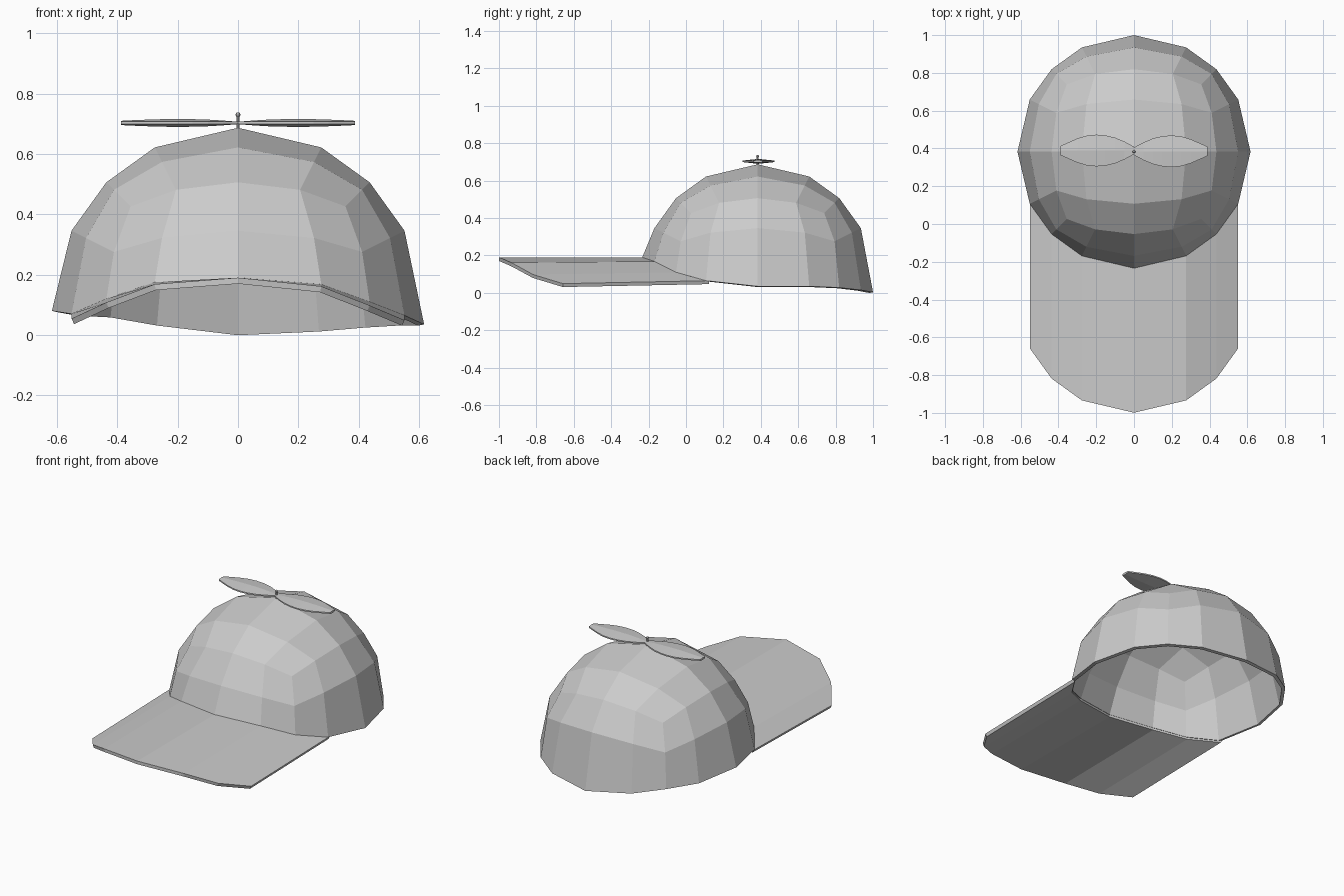
import bpy, bmesh
from math import atan2, pi, sin, cos
from mathutils import Vector

if "Cube" in bpy.data.objects:
    bpy.data.objects.remove(bpy.data.objects["Cube"])

grey = bpy.data.materials.new("plain grey")
grey.use_nodes = True
grey.diffuse_color = (0.6, 0.6, 0.6, 1)
grey.node_tree.nodes["Principled BSDF"].inputs["Base Color"].default_value = grey.diffuse_color

RADIUS = 0.617
CENTRE = Vector((0, 0.383, 0.07))
THICK = 0.02
# Rim heights around the crown, counter-clockwise from the left side (+x)
RIM = [0.035, 0.035, 0.028, 0.015, 0.003, 0.035, 0.062, 0.068,
       0.08, 0.07, 0.12, 0.175, 0.19, 0.168, 0.11, 0.065]


def finish(name, bm):
    bmesh.ops.recalc_face_normals(bm, faces=bm.faces)
    mesh = bpy.data.meshes.new(name)
    bm.to_mesh(mesh)
    bm.free()
    mesh.materials.append(grey)
    obj = bpy.data.objects.new(name, mesh)
    bpy.context.collection.objects.link(obj)
    return obj


def thicken(obj):
    mod = obj.modifiers.new("thickness", "SOLIDIFY")
    mod.thickness = THICK
    mod.offset = -1


def rim_index(x, y):
    return round(atan2(y, x) / (pi / 8)) % 16


# Crown: upper half of a cube sphere with a wavy rim
bm = bmesh.new()
bmesh.ops.create_cube(bm, size=2)
bmesh.ops.subdivide_edges(bm, edges=bm.edges, cuts=3, use_grid_fill=True)
bmesh.ops.delete(bm, geom=[v for v in bm.verts if v.co.z < -0.1], context="VERTS")
rim = {}
for v in bm.verts:
    on_rim = abs(v.co.z) < 0.01
    v.co = v.co.normalized() * RADIUS
    if on_rim:
        i = rim_index(v.co.x, v.co.y)
        v.co.z = RIM[i] - CENTRE.z
        rim[i] = v.co + CENTRE
    v.co += CENTRE
thicken(finish("crown", bm))

# Brim: front part of the rim carried forward
bm = bmesh.new()
rows = []
for i in range(9, 16):
    p = rim[i]
    drop = 0.017 * abs(sin((i - 12) * pi / 8))
    back = bm.verts.new((p.x, p.y + 0.015, p.z))
    tip = bm.verts.new((p.x, p.y - 0.765, p.z - drop))
    rows.append((back, tip))
for (a, b), (c, d) in zip(rows, rows[1:]):
    bm.faces.new((a, b, d, c))
brim = finish("brim", bm)
if brim.data.polygons[3].normal.z < 0:
    brim.data.flip_normals()
thicken(brim)


# Propeller blades: lens section swept along x (distance, half width, half thickness)
BLADE = [(0.0, 0.02, 0.004), (0.05, 0.047, 0.008), (0.1, 0.068, 0.011),
         (0.15, 0.08, 0.0125), (0.2, 0.084, 0.013), (0.25, 0.079, 0.0125),
         (0.3, 0.064, 0.011), (0.35, 0.042, 0.009), (0.388, 0.025, 0.007)]


def blade(name, side):
    bm = bmesh.new()
    rings = []
    for d, w, t in BLADE:
        e = 0.004
        section = [(-w, -e), (0, -t), (w, -e), (w, e), (0, t), (-w, e)]
        rings.append([bm.verts.new((side * d, CENTRE.y + 0.004 - 0.002 * side + y, 0.703 + z))
                      for y, z in section])
    for a, b in zip(rings, rings[1:]):
        for k in range(6):
            n = (k + 1) % 6
            bm.faces.new((a[k], a[n], b[n], b[k]))
    bm.faces.new(rings[0])
    bm.faces.new(rings[-1])
    finish(name, bm)


blade("left_blade", 1)
blade("right_blade", -1)

# Pin with a small round head
bpy.ops.mesh.primitive_cylinder_add(vertices=8, radius=0.005, depth=0.06,
                                    location=(0, CENTRE.y, 0.7))
pin = bpy.context.object
pin.name = "propeller_pin"
pin.data.materials.append(grey)
bpy.ops.mesh.primitive_uv_sphere_add(segments=8, ring_count=6, radius=0.008,
                                     location=(0, CENTRE.y, 0.73))
head = bpy.context.object
head.name = "pin_head"
head.data.materials.append(grey)
